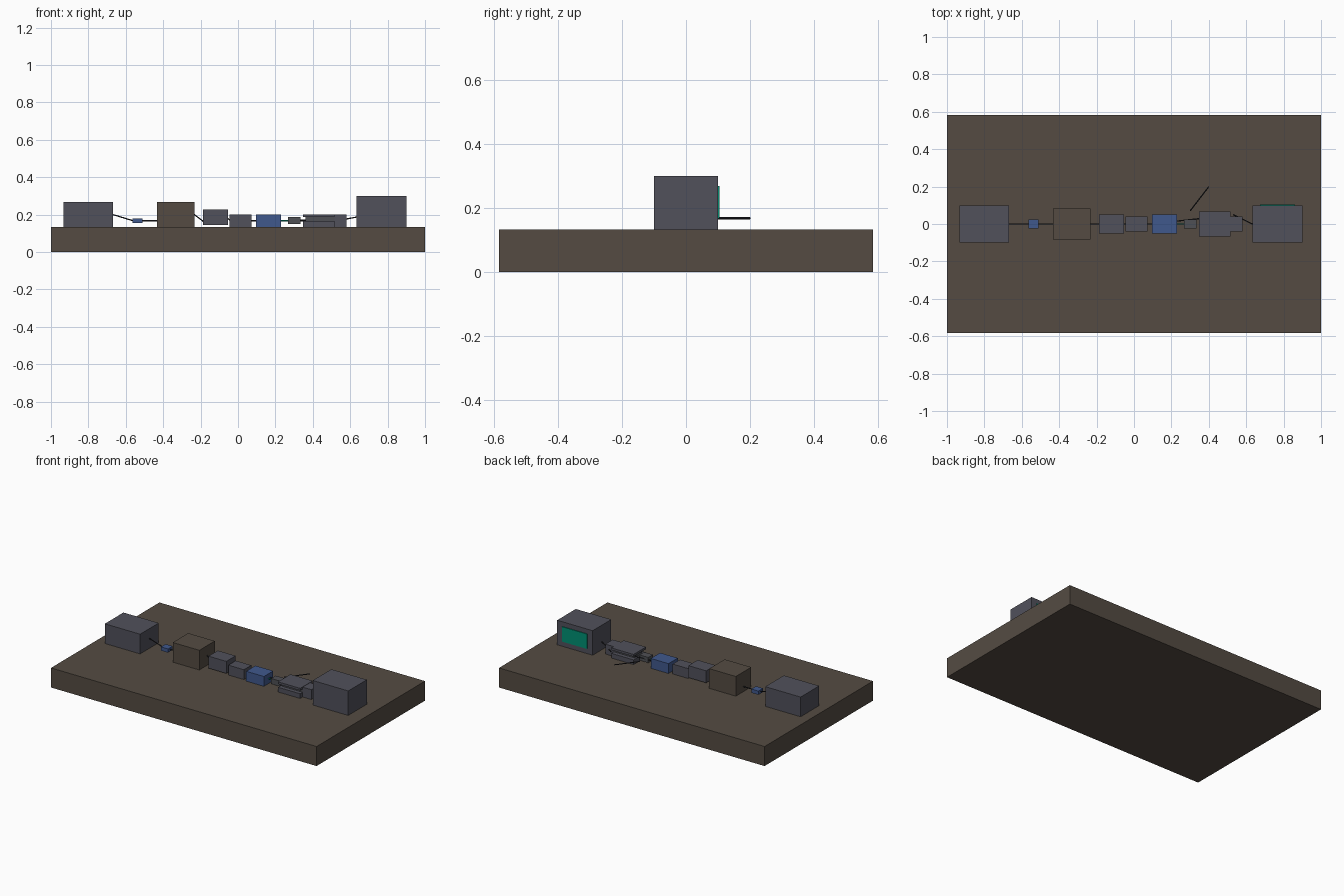
import bpy, bmesh
from mathutils import Vector

if "Cube" in bpy.data.objects:
    bpy.data.objects.remove(bpy.data.objects["Cube"])


def material(name, rgb):
    m = bpy.data.materials.new(name)
    m.diffuse_color = (*rgb, 1)
    m.use_nodes = True
    m.node_tree.nodes["Principled BSDF"].inputs["Base Color"].default_value = m.diffuse_color
    return m


BROWN = material("brown", (0.089, 0.071, 0.055))
GREY = material("slate_grey", (0.082, 0.082, 0.105))
DARK_GREY = material("neutral_grey", (0.078, 0.08, 0.09))
BLUE = material("blue", (0.051, 0.098, 0.262))
GREEN = material("green", (0.0, 0.275, 0.17))
BLACK = material("cable_black", (0.02, 0.02, 0.024))


def finish(name, bm, mat):
    mesh = bpy.data.meshes.new(name)
    bm.to_mesh(mesh)
    bm.free()
    mesh.materials.append(mat)
    ob = bpy.data.objects.new(name, mesh)
    bpy.context.collection.objects.link(ob)
    return ob


def box(name, x, y, z, mat):
    """Box from min/max pairs on each axis."""
    bm = bmesh.new()
    bmesh.ops.create_cube(bm, size=1)
    for v in bm.verts:
        v.co = [r[0] if c < 0 else r[1] for c, r in zip(v.co, (x, y, z))]
    finish(name, bm, mat)


def rod(name, a, b, mat, r=0.0033):
    """Thin cylinder between two points."""
    a, b = Vector(a), Vector(b)
    bm = bmesh.new()
    bmesh.ops.create_cone(bm, cap_ends=True, segments=8, radius1=r, radius2=r,
                          depth=(b - a).length)
    ob = finish(name, bm, mat)
    ob.rotation_mode = 'QUATERNION'
    ob.rotation_quaternion = (b - a).to_track_quat('Z', 'Y')
    ob.location = (a + b) / 2


T = 0.133  # table top height

# table
box("table", (-1, 1), (-0.583, 0.583), (0, T), BROWN)

# row of instruments: name, x range, half depth, z range, colour
for name, x, d, z, mat in [
    ("source_box", (-0.933, -0.667), 0.1, (T, 0.267), GREY),
    ("coupler", (-0.563, -0.51), 0.025, (0.155, 0.18), BLUE),
    ("brown_housing", (-0.433, -0.233), 0.083, (T, 0.267), BROWN),
    ("first_module", (-0.187, -0.053), 0.05, (0.145, 0.227), GREY),
    ("second_module", (-0.045, 0.072), 0.04, (T, 0.2), GREY),
    ("blue_module", (0.097, 0.23), 0.05, (T, 0.2), BLUE),
    ("connector_block", (0.267, 0.333), 0.025, (0.15, 0.187), DARK_GREY),
    ("lower_plate", (0.348, 0.515), 0.067, (T, 0.165), GREY),
    ("plate_core", (0.36, 0.515), 0.04, (0.165, 0.188), DARK_GREY),
    ("upper_plate", (0.348, 0.515), 0.067, (0.187, 0.202), GREY),
    ("detector_block", (0.51, 0.58), 0.04, (T, 0.2), GREY),
    ("display_unit", (0.633, 0.9), 0.1, (T, 0.3), GREY),
]:
    box(name, x, (-d, d), z, mat)

# screen on the back of the display unit
box("screen", (0.673, 0.86), (0.1, 0.105), (0.167, 0.268), GREEN)

# cables linking the instruments
for i, (a, b) in enumerate([
    ((-0.667, 0, 0.2), (-0.56, 0, 0.167)),
    ((-0.51, 0, 0.167), (-0.433, 0, 0.167)),
    ((-0.233, 0, 0.2), (-0.183, 0, 0.162)),
    ((-0.06, 0, 0.186), (-0.04, 0, 0.167)),
    ((0.07, 0, 0.167), (0.1, 0, 0.167)),
    ((0.225, 0.015, 0.167), (0.36, 0.03, 0.172)),
    ((0.53, 0.05, 0.167), (0.633, 0, 0.187)),
]):
    rod(f"cable_{i + 1}", a, b, BLACK)
rod("green_beam", (0.228, 0, 0.167), (0.27, 0, 0.167), GREEN)

# loose probe lying behind the plates
rod("probe", (0.3, 0.07, 0.168), (0.4, 0.2, 0.168), BLACK)
